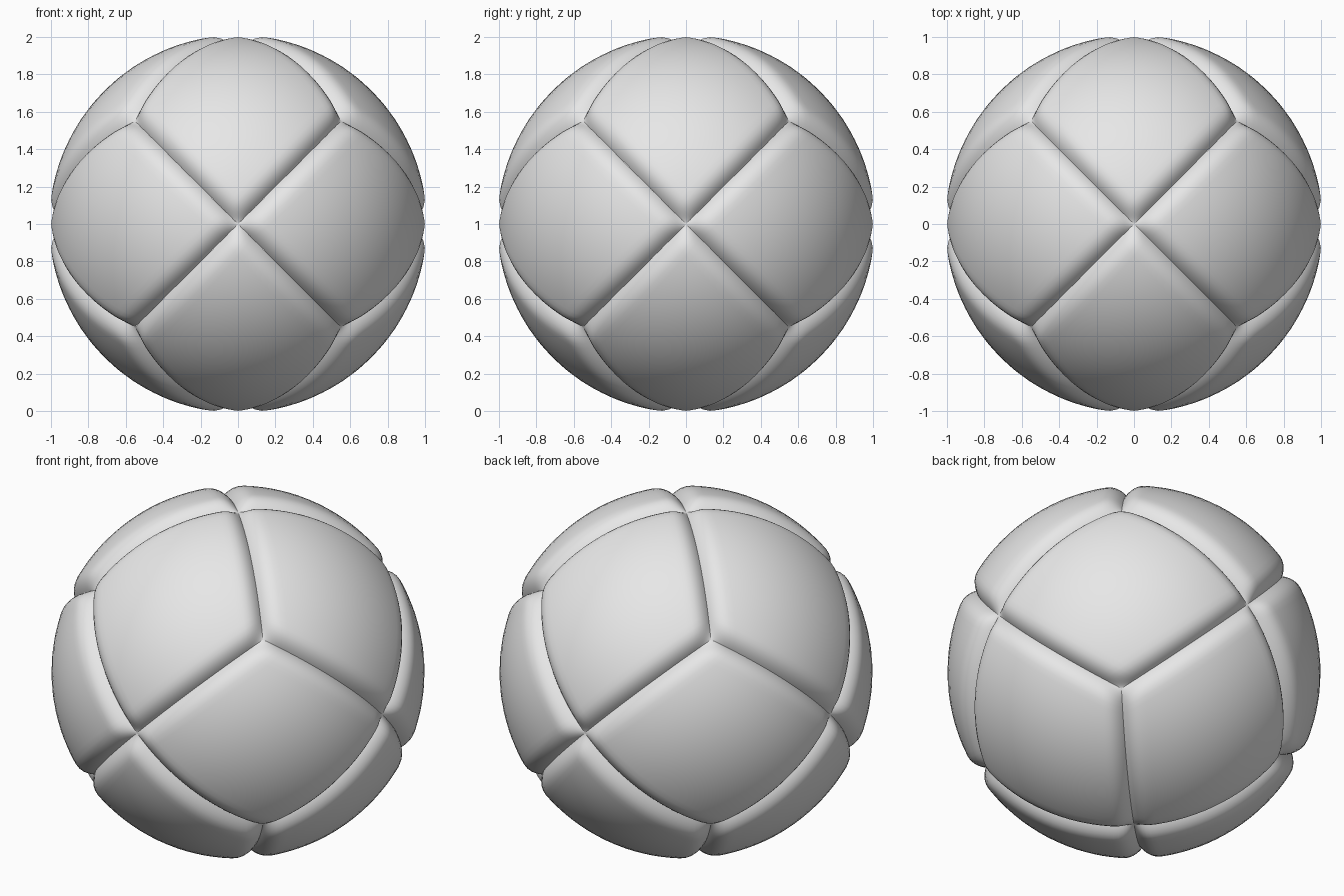
import bpy, bmesh, math
from mathutils import Vector

RADIUS = 1.009      # crown of the panels
SEAM = 0.953        # bottom of the grooves
ROUND = 0.108       # width of the rounded border
N = 32              # grid steps per panel

cube = bpy.data.objects.get("Cube")
if cube:
    bpy.data.objects.remove(cube, do_unlink=True)

grey = bpy.data.materials.new("light_grey")
grey.use_nodes = True
color = (0.8, 0.8, 0.8, 1)
grey.diffuse_color = color
grey.node_tree.nodes["Principled BSDF"].inputs["Base Color"].default_value = color


def swell(d):
    """Rounded border profile: 0 in the groove, 1 on the crown."""
    t = min(max(d / ROUND, 0), 1)
    return 1 - (1 - t) ** 2.25


def make_panel(name, a, b, c):
    """Pillowed rhombic panel between axes a and b; c is the third axis."""
    bm = bmesh.new()
    side1, side2 = b - a + c, b - a - c
    walls = [(p + s * c).normalized() for p in (a, b) for s in (-1, 1)]
    steps = [0.5 - 0.5 * math.cos(math.pi * i / N) for i in range(N + 1)]
    grid = []
    for u in steps:
        row = []
        for v in steps:
            d = (2 * a + u * side1 + v * side2).normalized()
            height = math.prod(swell(d.dot(w)) for w in walls)
            row.append(bm.verts.new(d * (SEAM + (RADIUS - SEAM) * height)))
        grid.append(row)
    for i in range(N):
        for j in range(N):
            bm.faces.new((grid[i][j], grid[i + 1][j],
                          grid[i + 1][j + 1], grid[i][j + 1]))
    # Make every face look outward
    bm.normal_update()
    inward = [f for f in bm.faces if f.normal.dot(a + b) < 0]
    bmesh.ops.reverse_faces(bm, faces=inward)
    for f in bm.faces:
        f.smooth = True
    mesh = bpy.data.meshes.new(name)
    bm.to_mesh(mesh)
    bm.free()
    mesh.materials.append(grey)
    panel = bpy.data.objects.new(name, mesh)
    panel.location.z = 1
    bpy.context.collection.objects.link(panel)


# Twelve panels, one for each pair of signed axes
axes = [Vector((1, 0, 0)), Vector((0, 1, 0)), Vector((0, 0, 1))]
words = [{1: "left", -1: "right"}, {1: "back", -1: "front"}, {1: "top", -1: "bottom"}]
for i, j, k in ((0, 1, 2), (1, 2, 0), (2, 0, 1)):
    for si in (-1, 1):
        for sj in (-1, 1):
            make_panel(f"panel_{words[i][si]}_{words[j][sj]}",
                       axes[i] * si, axes[j] * sj, axes[k])
